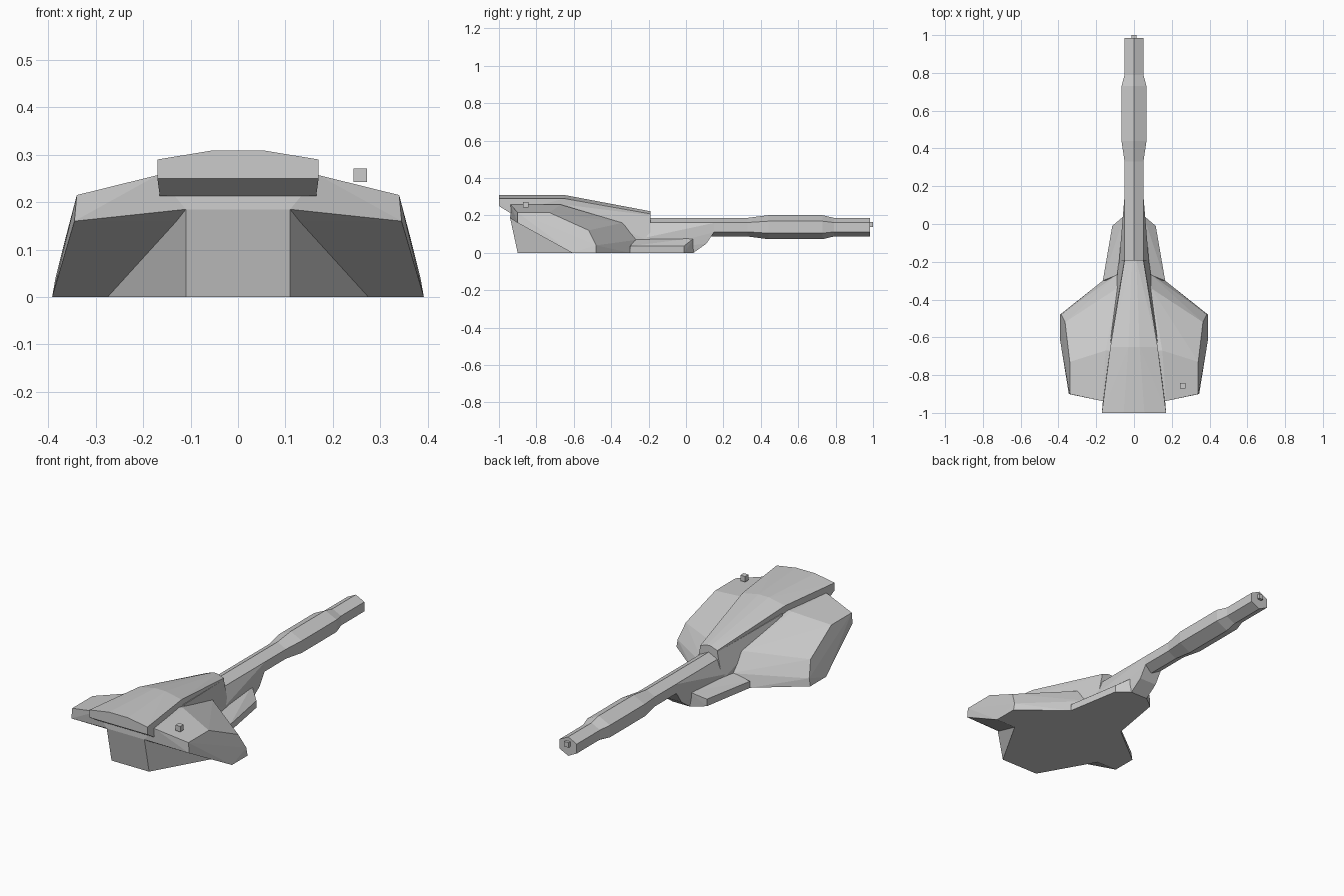
import bpy, bmesh, math

if "Cube" in bpy.data.objects:
    bpy.data.objects.remove(bpy.data.objects["Cube"])


def finish(name, bm):
    bmesh.ops.recalc_face_normals(bm, faces=bm.faces)
    mesh = bpy.data.meshes.new(name)
    bm.to_mesh(mesh)
    bm.free()
    ob = bpy.data.objects.new(name, mesh)
    bpy.context.collection.objects.link(ob)
    return ob


def hull(name, half):
    """Symmetric convex armour block from the corner points of its right half."""
    bm = bmesh.new()
    for x, y, z in half:
        for s in ((1, -1) if x else (1,)):
            bm.verts.new((s * x, y, z))
    res = bmesh.ops.convex_hull(bm, input=bm.verts)
    junk = [v for v in res["geom_interior"] if isinstance(v, bmesh.types.BMVert)]
    bmesh.ops.delete(bm, geom=junk, context='VERTS')
    bmesh.ops.dissolve_limit(bm, angle_limit=math.radians(1.5),
                             verts=bm.verts, edges=bm.edges)
    return finish(name, bm)


def box(name, loc, size):
    bm = bmesh.new()
    bmesh.ops.create_cube(bm, size=1)
    bmesh.ops.scale(bm, vec=size, verts=bm.verts)
    bmesh.ops.translate(bm, vec=loc, verts=bm.verts)
    return finish(name, bm)


# Main turret shell: wide, sloped top and undercut rear
hull("turret_shell", [
    (.17, -.937, .257), (.15, -.67, .258), (.09, -.34, .16), (.08, -.26, .07),
    (.34, -.90, .215), (.34, -.73, .215), (.365, -.52, .12), (.385, -.48, .04),
    (.345, -.90, .16), (.392, -.61, 0), (.392, -.48, 0), (.165, -.30, 0),
    (.11, -.94, .185), (.275, -.61, 0)])

# Rear keel filling the undercut
hull("rear_keel", [
    (.11, -.94, .185), (.11, -.90, 0), (.275, -.61, 0), (.11, -.60, .185)])

# Low front shoulders
hull("front_shoulders", [
    (.165, -.30, 0), (.165, -.30, .035), (.115, -.01, 0), (.115, -.01, .037),
    (.05, .04, 0), (.05, .045, .08), (.09, -.27, .07)])

# Neck carrying the barrel
hull("barrel_neck", [
    (.05, .15, .16), (.05, .15, .11), (.05, .11, .05), (.05, .04, 0),
    (.05, -.20, .16), (.085, -.27, .07), (.085, -.27, 0)])

# Flared side walls beneath the spine plate
hull("spine_base", [
    (.05, -.19, .20), (.08, -.19, .06), (.09, -.27, .06),
    (.125, -.63, .255), (.125, -.63, .20)])

# Raised spine plate with rear overhang
hull("spine_plate", [
    (.055, -1, .309), (.17, -1, .29), (.17, -1, .25),
    (.03, -.65, .309), (.125, -.65, .29), (.125, -.65, .21),
    (.012, -.19, .222), (.05, -.19, .208), (.05, -.19, .18), (.165, -.94, .213)])

# Six-sided barrel with a thicker sleeve: (y, half width, half height)
bm = bmesh.new()
rings = []
for y, w, h in [(-.25, .05, .05), (.33, .05, .05), (.44, .066, .064),
                (.73, .066, .064), (.79, .05, .05), (.985, .05, .05)]:
    rings.append([bm.verts.new((w * sx, y, .137 + h * sz)) for sx, sz in
                  [(0, 1), (1, .5), (1, -.5), (0, -1), (-1, -.5), (-1, .5)]])
for a, b in zip(rings, rings[1:]):
    for i in range(6):
        j = (i + 1) % 6
        bm.faces.new((a[i], a[j], b[j], b[i]))
bm.faces.new(rings[0])
bm.faces.new(rings[-1])
finish("barrel", bm)

# Muzzle tip and small roof block
box("muzzle_tip", (0, .985, .152), (.026, .03, .026))
box("roof_block", (.258, -.857, .257), (.028, .028, .029))
